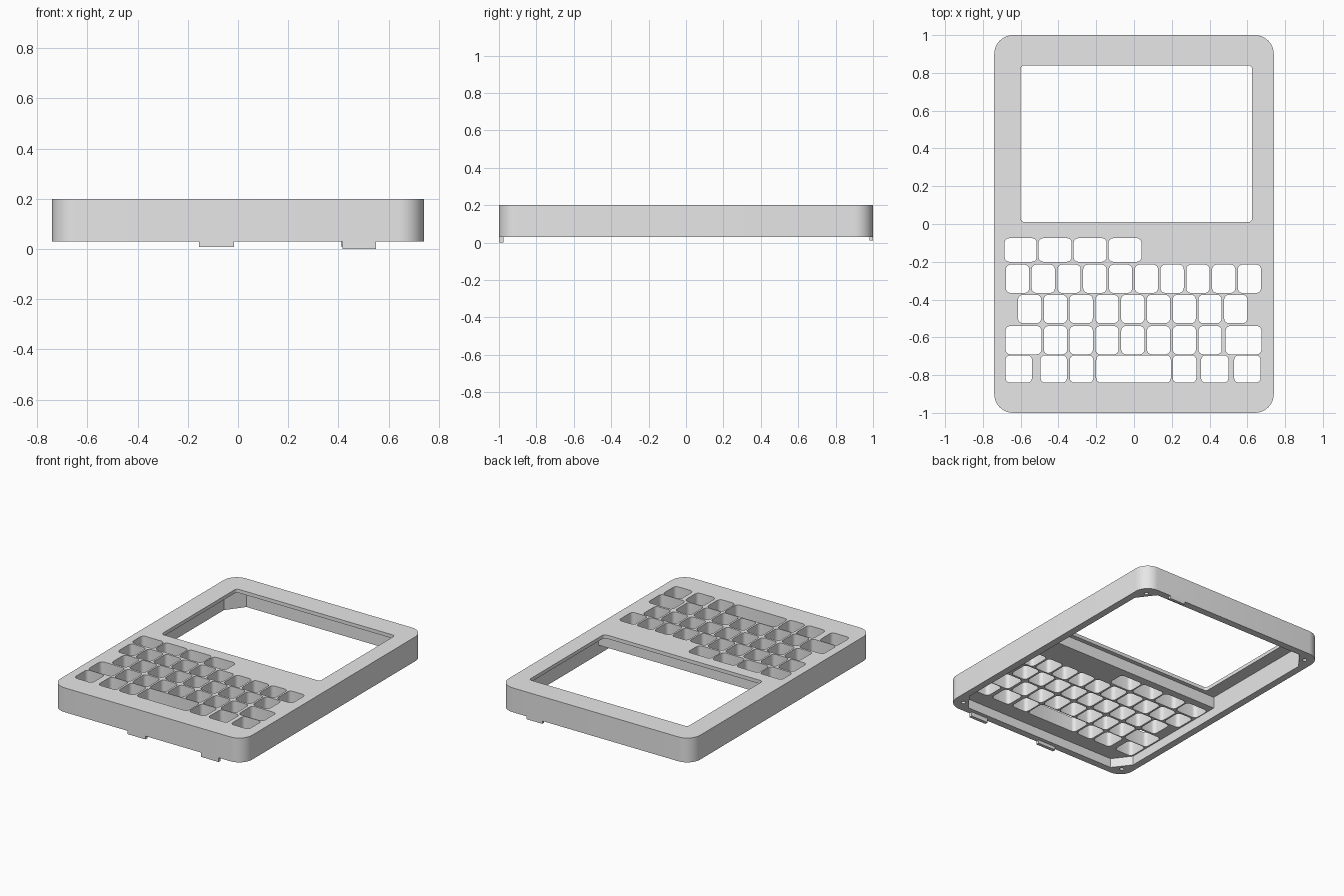
import bpy
import bmesh
from math import cos, sin, pi

if "Cube" in bpy.data.objects:
    bpy.data.objects.remove(bpy.data.objects["Cube"], do_unlink=True)

grey = bpy.data.materials.new("light_grey_plastic")
grey.use_nodes = True
grey.diffuse_color = (0.8, 0.8, 0.8, 1)
grey.node_tree.nodes["Principled BSDF"].inputs["Base Color"].default_value = (0.8, 0.8, 0.8, 1)


def rounded(x0, x1, y0, y1, r, steps=4):
    """Counter-clockwise rounded rectangle outline."""
    pts = []
    centres = [(x1 - r, y1 - r), (x0 + r, y1 - r), (x0 + r, y0 + r), (x1 - r, y0 + r)]
    for q, (cx, cy) in enumerate(centres):
        for i in range(steps + 1):
            a = (q + i / steps) * pi / 2
            pts.append((cx + r * cos(a), cy + r * sin(a)))
    return pts


def prism(name, outlines, z0, z1, top_bevel=0):
    """Closed upright prisms, one per outline, in a single object."""
    bm = bmesh.new()
    for pts in outlines:
        low = [bm.verts.new((x, y, z0)) for x, y in pts]
        high = [bm.verts.new((x, y, z1)) for x, y in pts]
        bm.faces.new(low[::-1])
        bm.faces.new(high)
        for i in range(len(pts)):
            j = (i + 1) % len(pts)
            bm.faces.new((low[i], low[j], high[j], high[i]))
    if top_bevel:
        rim = [e for e in bm.edges if all(v.co.z > z1 - 1e-5 for v in e.verts)]
        bmesh.ops.bevel(bm, geom=rim, offset=top_bevel, segments=2, profile=0.5, affect='EDGES')
    mesh = bpy.data.meshes.new(name)
    bm.to_mesh(mesh)
    bm.free()
    mesh.materials.append(grey)
    obj = bpy.data.objects.new(name, mesh)
    bpy.context.collection.objects.link(obj)
    return obj


def cut(target, cutter):
    cutter.hide_render = True
    mod = target.modifiers.new("cut", 'BOOLEAN')
    mod.operation = 'DIFFERENCE'
    mod.solver = 'EXACT'
    mod.object = cutter
    bpy.context.view_layer.objects.active = target
    bpy.ops.object.modifier_apply(modifier=mod.name)
    bpy.data.objects.remove(cutter, do_unlink=True)


# Outer case
case = prism("case_shell", [rounded(-0.74, 0.74, -1, 1, 0.1, 10)], 0.03, 0.2, 0.01)

# Hollow underside; the diagonal corners leave screw bosses
W, D, CX, CY = 0.69, 0.95, 0.09, 0.12
back_end = [(W, D - CY), (W - CX, D), (CX - W, D), (-W, D - CY)]
front_end = [(-x, -y) for x, y in back_end]
cut(case, prism("lower_cavity", [back_end + front_end], -0.1, 0.095))
cut(case, prism("display_cavity", [back_end + [(-W, -0.02), (W, -0.02)]], 0.06, 0.175))

# Key rows: (front, back, list of (left, right))
PITCH, KEY = 0.1364, 0.123


def run(first, count):
    return [(first + i * PITCH, first + i * PITCH + KEY) for i in range(count)]


rows = [
    (-0.2, -0.075, [(-0.685, -0.515), (-0.505, -0.33), (-0.32, -0.145), (-0.135, 0.04)]),
    (-0.365, -0.215, run(-0.678, 10)),
    (-0.525, -0.375, run(-0.614, 9)),
    (-0.69, -0.54, [(-0.68, -0.49)] + run(-0.477, 7) + [(0.485, 0.675)]),
    (-0.84, -0.695, [(-0.68, -0.54), (-0.495, -0.355), (-0.34, -0.215), (-0.2, 0.195),
                     (0.205, 0.33), (0.355, 0.5), (0.53, 0.67)]),
]
holes = [rounded(x0, x1, y0, y1, 0.025) for y0, y1, keys in rows for x0, x1 in keys]

# Display window and key openings
holes.append(rounded(-0.6, 0.625, 0.01, 0.84, 0.02))
cut(case, prism("openings", holes, 0.06, 0.3))

# Screw holes in the corner bosses
screws = [rounded(sx * 0.668 - 0.014, sx * 0.668 + 0.014, sy * 0.92 - 0.014, sy * 0.92 + 0.014, 0.0139)
          for sx in (-1, 1) for sy in (-1, 1)]
cut(case, prism("screw_holes", screws, -0.1, 0.12))

# Snap tabs under the rim
tabs = [
    ("front_tab_middle", -0.155, -0.015, -1, -0.977, 0.007),
    ("front_tab_side", 0.415, 0.55, -1, -0.977, 0),
    ("back_tab", 0.41, 0.53, 0.98, 1, 0.01),
]
for name, x0, x1, y0, y1, z0 in tabs:
    prism(name, [[(x0, y0), (x1, y0), (x1, y1), (x0, y1)]], z0, 0.03)

# Smooth the rounded corners only
bpy.ops.object.select_all(action='DESELECT')
case.select_set(True)
bpy.context.view_layer.objects.active = case
bpy.ops.object.shade_smooth_by_angle(angle=0.6)
